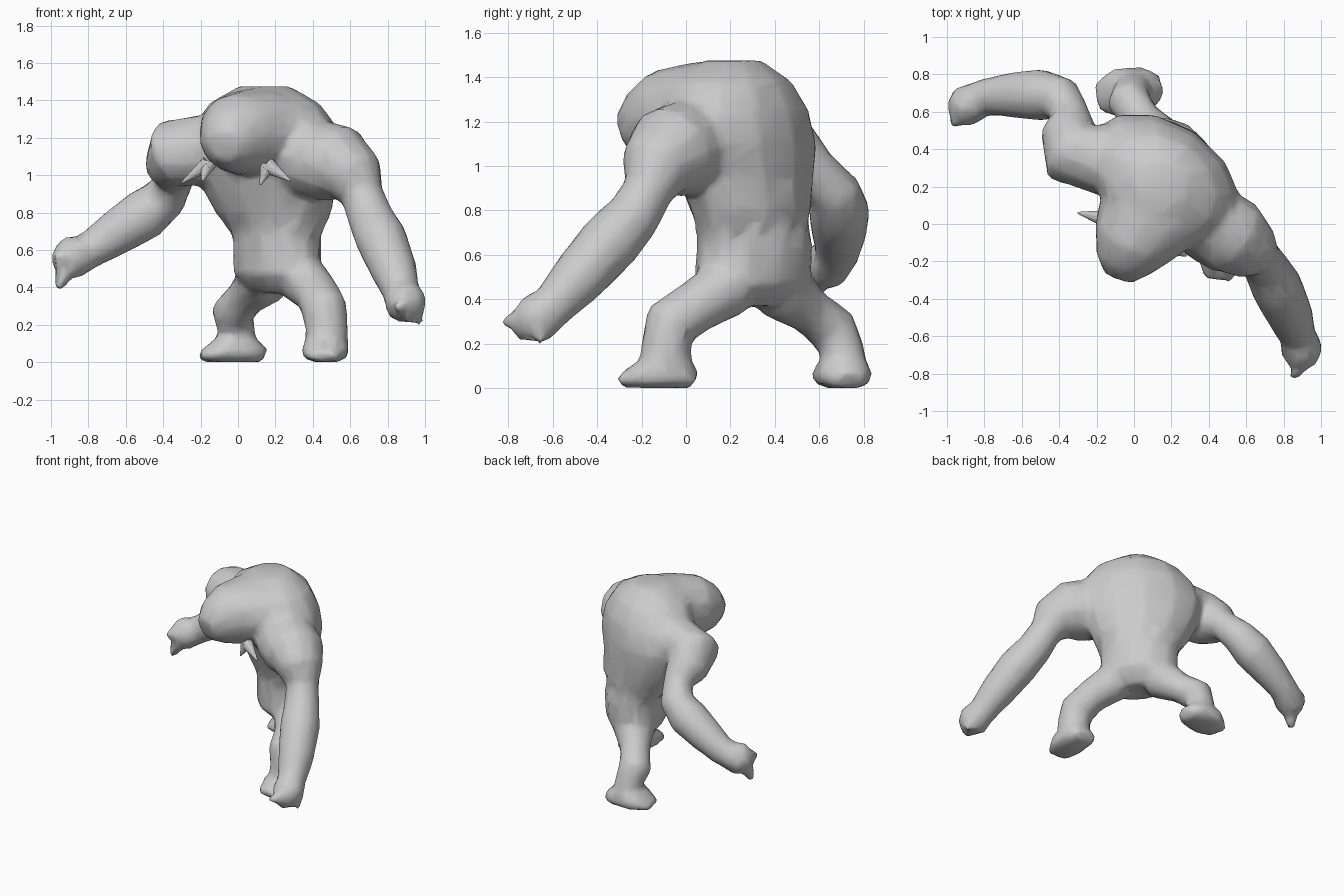
import bpy, bmesh, math
from mathutils import Vector

SIDES = 12
ACROSS = Vector((0.83, -0.55, 0)).normalized()   # shoulder line
HIP = Vector((0.55, -0.83, 0)).normalized()      # hip line, twisted against the shoulders


def skin(bm, loops):
    """Bridge vertex loops and cap both ends."""
    for a, b in zip(loops, loops[1:]):
        for k in range(SIDES):
            n = (k + 1) % SIDES
            bm.faces.new((a[k], a[n], b[n], b[k]))
    bm.faces.new(loops[0][::-1])
    bm.faces.new(loops[-1])


def ring(bm, centre, side, up):
    """One elliptical loop, kept above the ground."""
    loop = []
    for k in range(SIDES):
        a = 2 * math.pi * k / SIDES
        p = centre + side * math.cos(a) + up * math.sin(a)
        p.z = max(p.z, 0.0)
        loop.append(bm.verts.new(p))
    return loop


def loft(bm, rings, ref=None):
    """Tube through rings (x, y, z, width[, depth]); ref fixes the width axis."""
    pts = [Vector(r[:3]) for r in rings]
    loops = []
    for i, r in enumerate(rings):
        t = (pts[min(i + 1, len(pts) - 1)] - pts[max(i - 1, 0)]).normalized()
        side = ref if ref else t.cross(Vector((-0.83, -0.55, 0.1)))
        side = (side - t * side.dot(t)).normalized()
        loops.append(ring(bm, pts[i], side * r[3], t.cross(side) * r[-1]))
    skin(bm, loops)


def finish(bm, name):
    bmesh.ops.recalc_face_normals(bm, faces=bm.faces)
    me = bpy.data.meshes.new(name)
    bm.to_mesh(me)
    bm.free()
    ob = bpy.data.objects.new(name, me)
    bpy.context.collection.objects.link(ob)
    return ob


body = bmesh.new()

# Pelvis and waist on the hip line, then chest and humped back on the shoulder line
torso = [(.21, .30, .37, .17, .12, HIP), (.21, .30, .47, .285, .215, HIP),
         (.21, .31, .65, .28, .22, HIP), (.19, .29, .80, .34, .245, ACROSS),
         (.16, .27, .95, .40, .265, ACROSS), (.16, .25, 1.10, .45, .29, ACROSS),
         (.15, .22, 1.25, .42, .30, ACROSS), (.14, .20, 1.38, .32, .26, ACROSS),
         (.14, .21, 1.475, .14, .13, ACROSS)]
skin(body, [ring(body, Vector((x, y, z)), u * a, Vector((-u.y, u.x, 0)) * b)
            for x, y, z, a, b, u in torso])

# Low-slung head pushed forward from the chest
loft(body, [(.20, .28, 1.22, .30, .24), (.08, .04, 1.235, .29, .235), (-.01, -.10, 1.215, .225, .22),
            (-.05, -.20, 1.18, .165, .17), (-.075, -.28, 1.155, .09, .09)], ACROSS)

# Arms: heavy shoulder, thin elbow, thick forearm, knuckles
loft(body, [(.26, .12, 1.12, .20), (.40, .01, 1.09, .215), (.53, -.07, 1.06, .215),
            (.625, -.14, .99, .165), (.665, -.17, .89, .115), (.71, -.24, .77, .125),
            (.765, -.34, .66, .14), (.835, -.49, .49, .125), (.875, -.60, .37, .10),
            (.90, -.68, .31, .115), (.91, -.75, .28, .07)])
loft(body, [(-.04, .31, 1.13, .20), (-.20, .36, 1.13, .195), (-.33, .38, 1.12, .19),
            (-.35, .49, 1.05, .15), (-.34, .58, .98, .105), (-.39, .67, .88, .12),
            (-.50, .69, .79, .14), (-.64, .69, .70, .125), (-.79, .68, .60, .10),
            (-.90, .63, .55, .115), (-.94, .59, .52, .085)])

# Stubby fingers
for base, tip in [((.90, -.72, .30), (.85, -.83, .30)), ((.92, -.68, .30), (.975, -.64, .21)),
                  ((.91, -.72, .28), (.89, -.75, .22)), ((-.92, .60, .50), (-.96, .57, .39)),
                  ((-.92, .60, .57), (-.975, .52, .56)), ((-.89, .63, .58), (-.92, .62, .67))]:
    loft(body, [(*base, .06), (*tip, .025)])

# Legs, bent at the knee
loft(body, [(.14, .43, .45, .15), (.04, .56, .345, .105), (-.03, .66, .265, .115),
            (-.01, .705, .17, .10), (-.01, .71, .03, .12)])
loft(body, [(.33, .20, .46, .14), (.42, .05, .37, .12), (.46, -.07, .29, .125),
            (.475, -.09, .18, .115), (.47, -.09, .03, .125)])

# Wedge-shaped feet
loft(body, [(.14, .73, .03, .07, .05), (.07, .72, .06, .12, .08), (-.08, .70, .06, .14, .09),
            (-.20, .68, .03, .08, .03)], Vector((0, 1, 0)))
loft(body, [(.47, .04, .03, .09, .05), (.47, -.04, .07, .12, .09), (.465, -.18, .06, .13, .08),
            (.45, -.30, .03, .08, .03)], Vector((1, 0, 0)))

body_ob = finish(body, "body")

# Fuse the parts into one low-poly skin
mod = body_ob.modifiers.new("fuse", 'REMESH')
mod.mode = 'VOXEL'
mod.voxel_size = 0.022
mod.use_smooth_shade = True
mod = body_ob.modifiers.new("soften", 'SMOOTH')
mod.factor = 0.5
mod.iterations = 5
mod = body_ob.modifiers.new("low_poly", 'DECIMATE')
mod.ratio = 0.12

# Tusks at both corners of the mouth
for name, root, tips in [("right_tusks", (-.16, .03, 1.06), ((-.30, .06, .96), (-.19, -.01, .97))),
                         ("left_tusks", (.16, -.12, 1.05), ((.28, -.17, .97), (.12, -.14, .95)))]:
    bm = bmesh.new()
    for tip in tips:
        loft(bm, [(*root, .045), (*tip, .005)])
    finish(bm, name)
